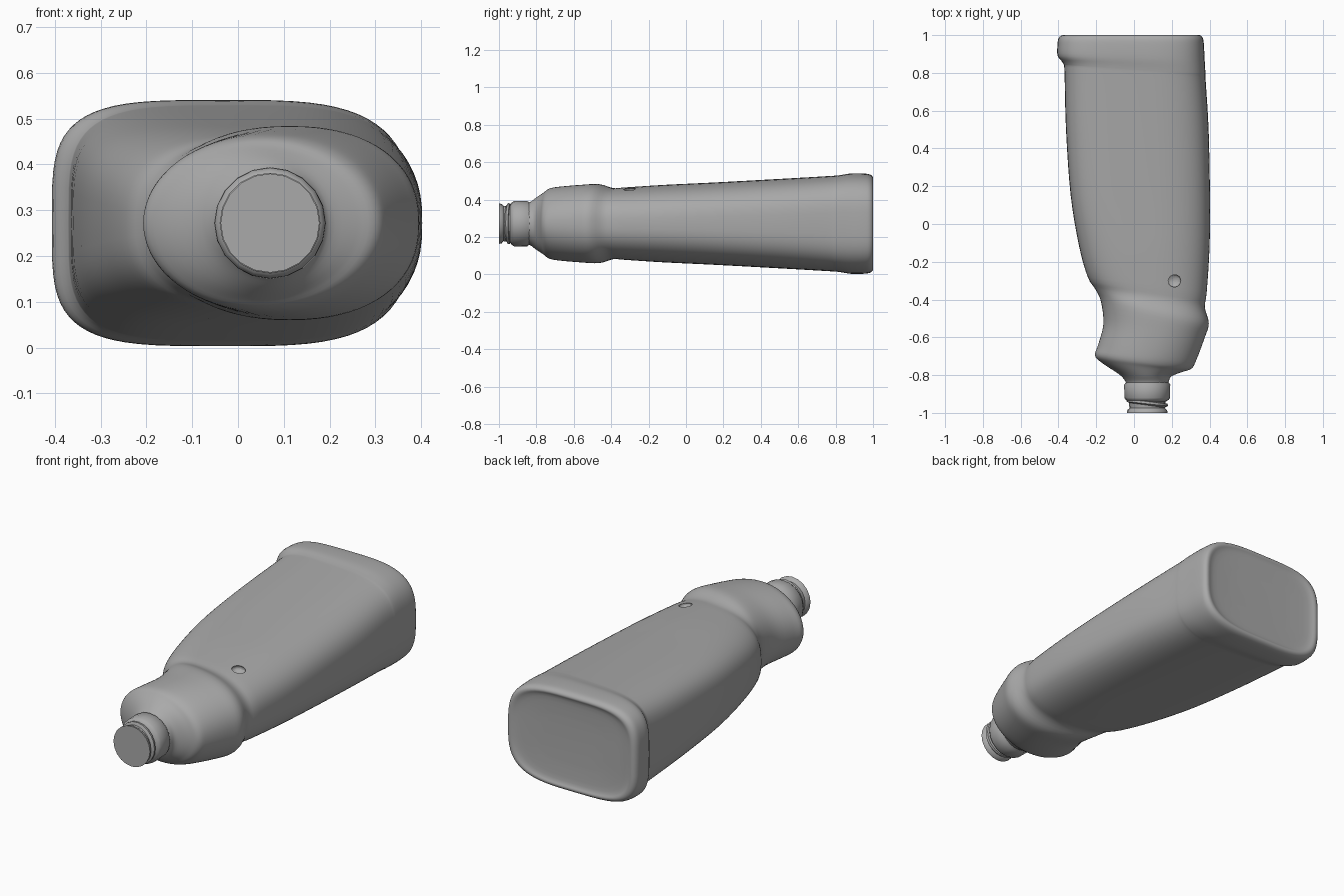
import bpy, bmesh, math
from mathutils import Vector

if "Cube" in bpy.data.objects:
    bpy.data.objects.remove(bpy.data.objects["Cube"], do_unlink=True)

grey = bpy.data.materials.new("plain grey")
grey.use_nodes = True
grey.diffuse_color = (0.4, 0.4, 0.4, 1)
grey.node_tree.nodes["Principled BSDF"].inputs["Base Color"].default_value = (0.4, 0.4, 0.4, 1)

MID_Z = 0.272


def catmull(rows, steps):
    """Smoothly interpolate a list of section tuples."""
    rows = [Vector(r) for r in rows]
    out = []
    for i in range(len(rows) - 1):
        a, b, c, d = rows[max(i - 1, 0)], rows[i], rows[i + 1], rows[min(i + 2, len(rows) - 1)]
        for s in range(steps):
            t = s / steps
            out.append(b + 0.5 * t * ((c - a) + t * ((2 * a - 5 * b + 4 * c - d)
                                                    + t * (3 * (b - c) + d - a))))
    return out + [rows[-1]]


def section(row, sides):
    """Slanted superellipse ring: each side has its own squareness."""
    xl, yl, xr, yr, half, p_left, p_right = row
    ring = []
    for k in range(sides):
        a = math.tau * k / sides
        c, s = math.cos(a), math.sin(a)
        p = p_right if c > 0 else p_left
        u = math.copysign(abs(c) ** (2 / p), c)
        v = math.copysign(abs(s) ** (2 / p), s)
        t = (u + 1) / 2
        ring.append((xl + (xr - xl) * t, yl + (yr - yl) * t, MID_Z + half * v))
    return ring


def loft(name, rows, sides, angle):
    bm = bmesh.new()
    rings = [[bm.verts.new(p) for p in section(r, sides)] for r in rows]
    for a, b in zip(rings, rings[1:]):
        for k in range(sides):
            j = (k + 1) % sides
            bm.faces.new((a[k], a[j], b[j], b[k]))
    bm.faces.new(rings[0])
    bm.faces.new(rings[-1])
    bmesh.ops.recalc_face_normals(bm, faces=bm.faces)
    mesh = bpy.data.meshes.new(name)
    bm.to_mesh(mesh)
    bm.free()
    mesh.materials.append(grey)
    obj = bpy.data.objects.new(name, mesh)
    bpy.context.collection.objects.link(obj)
    smooth(obj, angle)
    return obj


def smooth(obj, angle):
    bpy.ops.object.select_all(action='DESELECT')
    obj.select_set(True)
    bpy.context.view_layer.objects.active = obj
    bpy.ops.object.shade_smooth_by_angle(angle=math.radians(angle))


# Bottle body: left x, left y, right x, right y, half height, left and right squareness
body_rows = [
    (-0.20, 0.985, 0.18, 0.985, 0.12, 4, 3.3),
    (-0.33, 0.99, 0.30, 0.99, 0.215, 4, 3.3),
    (-0.375, 1.0, 0.345, 1.0, 0.245, 4, 3.3),
    (-0.398, 0.985, 0.364, 0.985, 0.262, 4, 3.3),
    (-0.405, 0.95, 0.37, 0.95, 0.268, 4, 3.3),
    (-0.404, 0.89, 0.374, 0.87, 0.268, 4, 3.3),
    (-0.375, 0.85, 0.378, 0.80, 0.259, 4, 3.3),
    (-0.368, 0.80, 0.38, 0.75, 0.255, 4, 3.2),
    (-0.36, 0.50, 0.395, 0.50, 0.239, 3.8, 3),
    (-0.335, 0.15, 0.402, 0.15, 0.22, 3.5, 2.8),
    (-0.29, -0.12, 0.40, -0.12, 0.207, 3, 2.6),
    (-0.245, -0.28, 0.385, -0.36, 0.194, 2.7, 2.5),
    (-0.205, -0.345, 0.375, -0.44, 0.19, 2.5, 2.4),
    (-0.175, -0.41, 0.396, -0.525, 0.211, 2.3, 2.3),
    (-0.162, -0.53, 0.375, -0.60, 0.207, 2.2, 2.2),
    (-0.19, -0.64, 0.33, -0.72, 0.197, 2.1, 2.1),
    (-0.207, -0.695, 0.305, -0.765, 0.187, 2, 2),
    (-0.17, -0.735, 0.26, -0.782, 0.167, 2, 2),
    (-0.08, -0.795, 0.20, -0.805, 0.14, 2, 2),
    (-0.047, -0.83, 0.185, -0.83, 0.117, 2, 2),
    (-0.04, -0.85, 0.18, -0.85, 0.11, 2, 2),
]
body = loft("bottle_body", catmull(body_rows, 4), 72, 50)

# Small dent on the upper face beside the shoulder
bpy.ops.mesh.primitive_uv_sphere_add(segments=20, ring_count=10, location=(0.21, -0.3, 0.448))
cutter = bpy.context.object
cutter.name = "dent_cutter"
cutter.scale = (0.038, 0.036, 0.022)
cutter.hide_render = True
cutter.data.materials.append(grey)
cut = body.modifiers.new("dent", 'BOOLEAN')
cut.operation, cut.solver, cut.object = 'DIFFERENCE', 'EXACT', cutter
bpy.context.view_layer.objects.active = body
bpy.ops.object.modifier_apply(modifier=cut.name)
bpy.data.objects.remove(cutter, do_unlink=True)
smooth(body, 50)

# Neck: collar, groove and flat mouth as y / radius steps
NECK_X = 0.07
steps = [(-0.81, 0.112), (-0.838, 0.113), (-0.85, 0.122), (-0.92, 0.121), (-0.932, 0.113),
         (-0.94, 0.098), (-0.975, 0.094), (-0.985, 0.105), (-1.0, 0.108)]
loft("neck", [(NECK_X - r, y, NECK_X + r, y, r, 2, 2) for y, r in steps], 20, 40)

# Slanted screw thread in the groove
thread = [(-0.935, 0.09), (-0.94, 0.108), (-0.952, 0.11), (-0.962, 0.09)]
loft("neck_thread", [(NECK_X - r, y + 0.012, NECK_X + r, y - 0.012, r, 2, 2)
                     for y, r in thread], 20, 40)
